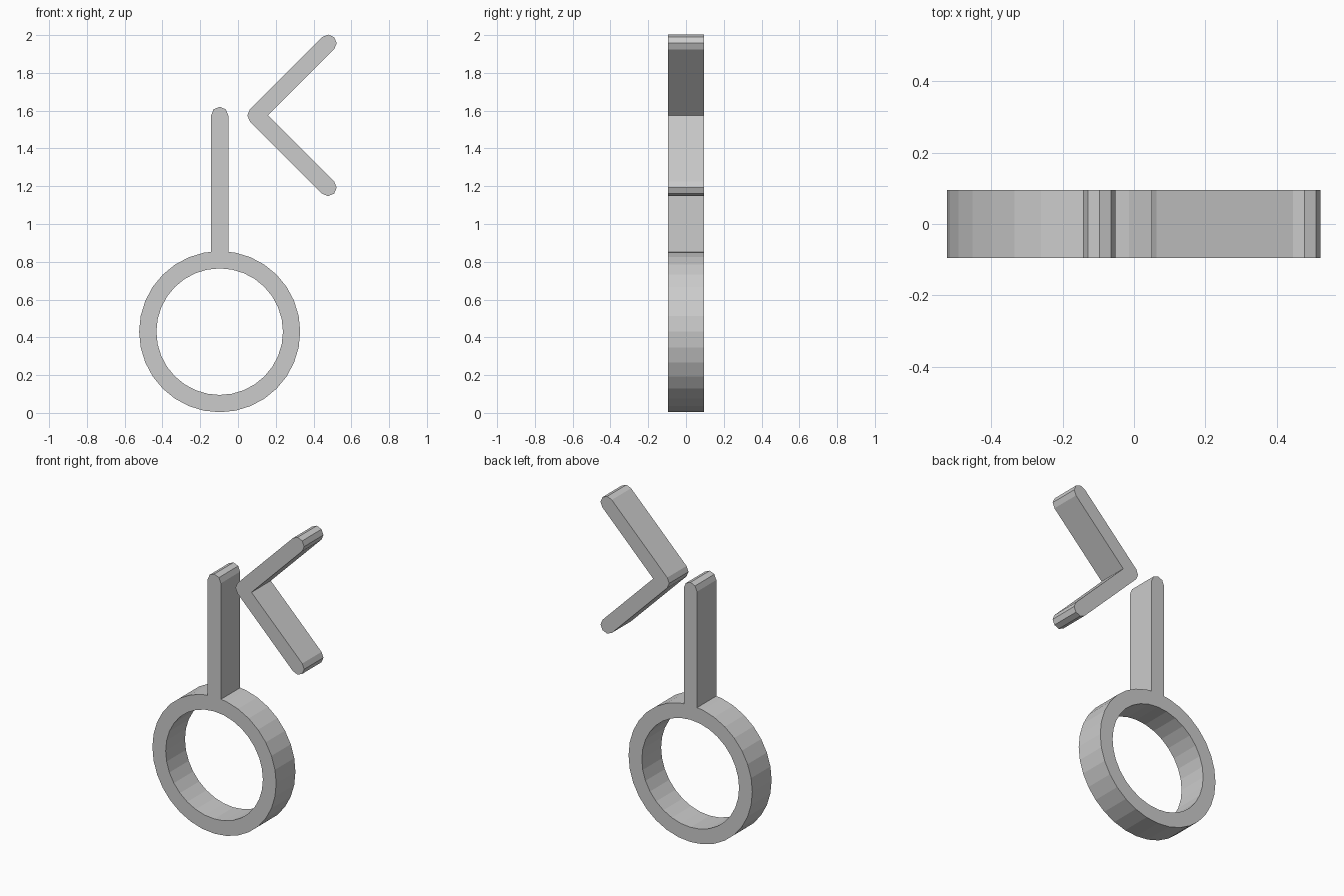
import bpy, bmesh
from math import cos, sin, radians, sqrt

cube = bpy.data.objects.get("Cube")
if cube:
    bpy.data.objects.remove(cube, do_unlink=True)

HALF_DEPTH = 0.095
BAR = 0.0455          # half width of the bars
CENTRE_X = -0.097     # axis shared by ring and stem

grey = bpy.data.materials.new("light grey")
grey.use_nodes = True
grey.diffuse_color = (0.6, 0.6, 0.6, 1)
grey.node_tree.nodes["Principled BSDF"].inputs["Base Color"].default_value = (0.6, 0.6, 0.6, 1)


def arc(cx, cz, r, start, end, steps):
    """Points on an arc in the x-z plane, angles in degrees."""
    angles = [radians(start + (end - start) * i / steps) for i in range(steps + 1)]
    return [(cx + r * cos(a), cz + r * sin(a)) for a in angles]


def finish(name, bm):
    bmesh.ops.recalc_face_normals(bm, faces=bm.faces)
    mesh = bpy.data.meshes.new(name)
    bm.to_mesh(mesh)
    bm.free()
    mesh.materials.append(grey)
    obj = bpy.data.objects.new(name, mesh)
    bpy.context.collection.objects.link(obj)


def extrude_outline(name, outline):
    """Flat outline pushed through the full depth."""
    bm = bmesh.new()
    face = bm.faces.new([bm.verts.new((x, -HALF_DEPTH, z)) for x, z in outline])
    moved = bmesh.ops.extrude_face_region(bm, geom=[face], use_keep_orig=True)["geom"]
    verts = [g for g in moved if isinstance(g, bmesh.types.BMVert)]
    bmesh.ops.translate(bm, verts=verts, vec=(0, 2 * HALF_DEPTH, 0))
    finish(name, bm)


def ring(name, cx, cz, outer, inner, sides):
    """Square-section ring, spun around the y axis."""
    bm = bmesh.new()
    section = [(outer, -1), (outer, 1), (inner, 1), (inner, -1)]
    loops = [[bm.verts.new((x, side * HALF_DEPTH, z))
              for x, z in arc(cx, cz, r, 0, 360, sides)[:-1]] for r, side in section]
    for a, b in zip(loops, loops[1:] + loops[:1]):
        for i in range(sides):
            j = (i + 1) % sides
            bm.faces.new((a[i], a[j], b[j], b[i]))
    finish(name, bm)


# Round ring at the bottom
ring("ring", CENTRE_X, 0.43, 0.4265, 0.335, 32)

# Upright stem with a rounded top, seated on the ring
stem_top = arc(CENTRE_X, 1.575, BAR, 0, 180, 4)
extrude_outline("stem", [(CENTRE_X - BAR, 0.85), (CENTRE_X + BAR, 0.85)] + stem_top)

# Chevron: two arms at 45 degrees with rounded ends and a rounded elbow
elbow_x, elbow_z, reach = 0.095, 1.575, 0.382
tip_x = elbow_x + reach
chevron = arc(elbow_x, elbow_z, BAR, 135, 225, 2)
chevron += arc(tip_x, elbow_z - reach, BAR, 225, 405, 4)
chevron += [(elbow_x + BAR * sqrt(2), elbow_z)]
chevron += arc(tip_x, elbow_z + reach, BAR, -45, 135, 4)
extrude_outline("chevron", chevron)
